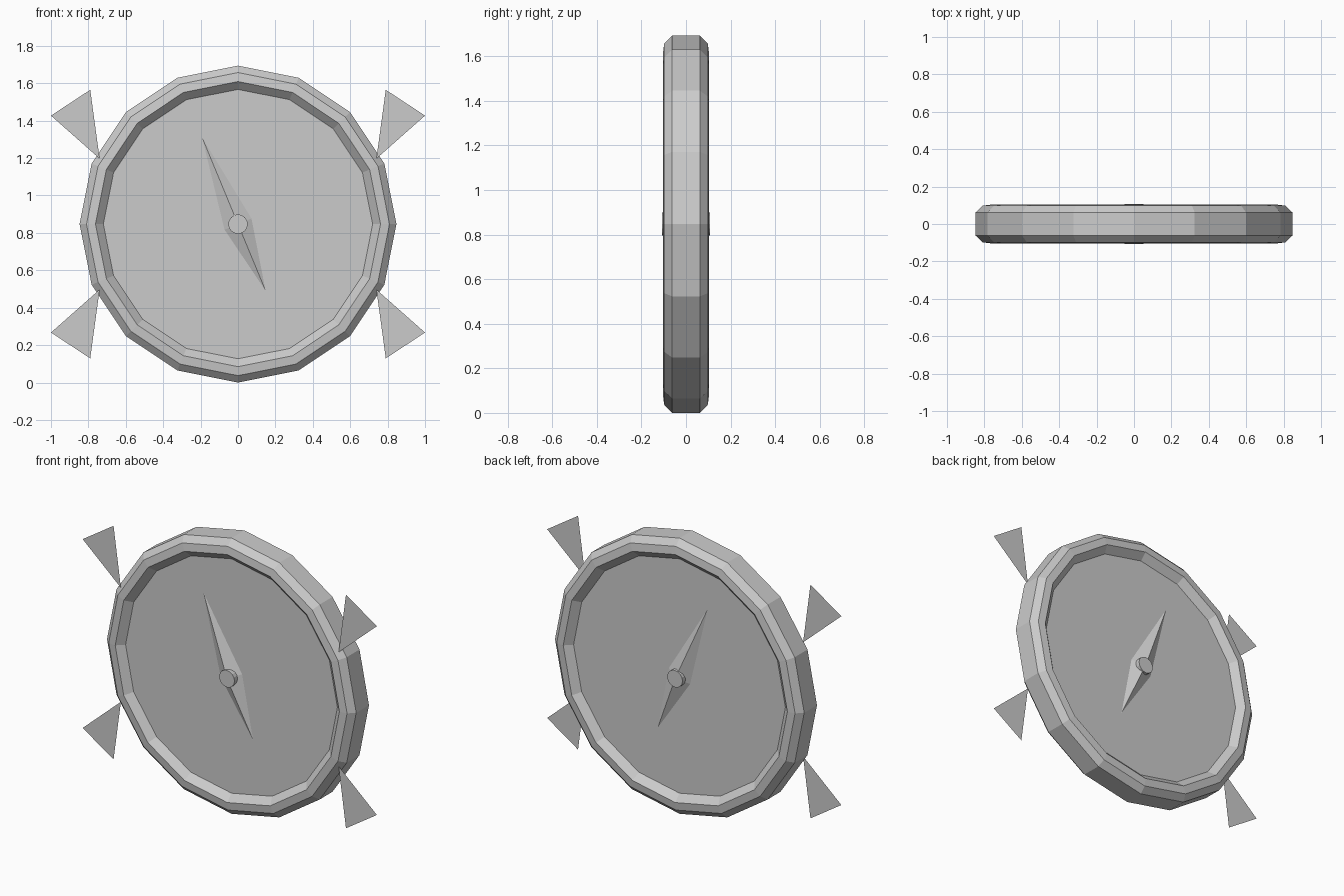
import bpy, math

if "Cube" in bpy.data.objects:
    bpy.data.objects.remove(bpy.data.objects["Cube"])

CZ = 0.847      # height of the centre
SIDES = 16
FACE_Y = 0.063  # depth of the dial surface on each side

grey = bpy.data.materials.new("plain grey")
grey.diffuse_color = (0.6, 0.6, 0.6, 1)
grey.use_nodes = True
grey.node_tree.nodes["Principled BSDF"].inputs["Base Color"].default_value = grey.diffuse_color


def make(name, verts, faces):
    me = bpy.data.meshes.new(name)
    me.from_pydata(verts, [], faces)
    me.materials.append(grey)
    ob = bpy.data.objects.new(name, me)
    bpy.context.collection.objects.link(ob)
    return ob


def lathe(name, profile, sides, cap):
    """Spin (radius, y) points round the y axis through the centre."""
    n = len(profile)
    verts = []
    for r, y in profile:
        for i in range(sides):
            a = 2 * math.pi * i / sides
            verts.append((r * math.cos(a), y, CZ + r * math.sin(a)))
    faces = []
    for k in range(n - 1):
        for i in range(sides):
            j = (i + 1) % sides
            faces.append((k * sides + i, (k + 1) * sides + i,
                          (k + 1) * sides + j, k * sides + j))
    if cap:
        faces.append(tuple(range(sides)))
        faces.append(tuple(reversed(range((n - 1) * sides, n * sides))))
    return make(name, verts, faces)


# Bevelled rim, the same front and back
half = [(0.72, FACE_Y), (0.762, 0.104), (0.81, 0.098), (0.847, 0.062)]
rim = [(r, -y) for r, y in half] + [(r, y) for r, y in reversed(half)]
lathe("rim", rim, SIDES, False)

# Dial plate filling the rim
lathe("dial", [(0.72, -FACE_Y), (0.72, FACE_Y)], SIDES, True)

# Faceted needle on each side, tilted left
t = math.radians(22.5)
along = (-math.sin(t), math.cos(t))
across = (math.cos(t), math.sin(t))


def spot(d, s, y):
    return (d[0] * s, y, CZ + d[1] * s)


for name, sy in (("front_needle", -1), ("back_needle", 1)):
    y = sy * FACE_Y
    verts = [spot(along, 0.5, y), spot(across, 0.078, y),
             spot(along, -0.385, y), spot(across, -0.078, y),
             (0, sy * 0.107, CZ)]
    faces = [(i, (i + 1) % 4, 4) for i in range(4)]
    if sy > 0:
        faces = [f[::-1] for f in faces]
    # front: seen from -y the loop runs clockwise, so flip it
    make(name, verts, [f[::-1] for f in faces])

# Hub pin through the centre
lathe("hub", [(0.052, -0.108), (0.052, 0.108)], 16, True)

# Four flat pointed fins, mirrored left/right and up/down
fin = [(1.0, 0.58), (0.79, 0.718), (0.74, 0.35)]
for sx, xn in ((-1, "left"), (1, "right")):
    for sz, zn in ((1, "upper"), (-1, "lower")):
        pts = [(sx * x, -0.08, CZ + sz * z) for x, z in fin]
        f = (0, 1, 2) if sx * sz < 0 else (2, 1, 0)
        make(f"{zn}_{xn}_fin", pts, [f])
